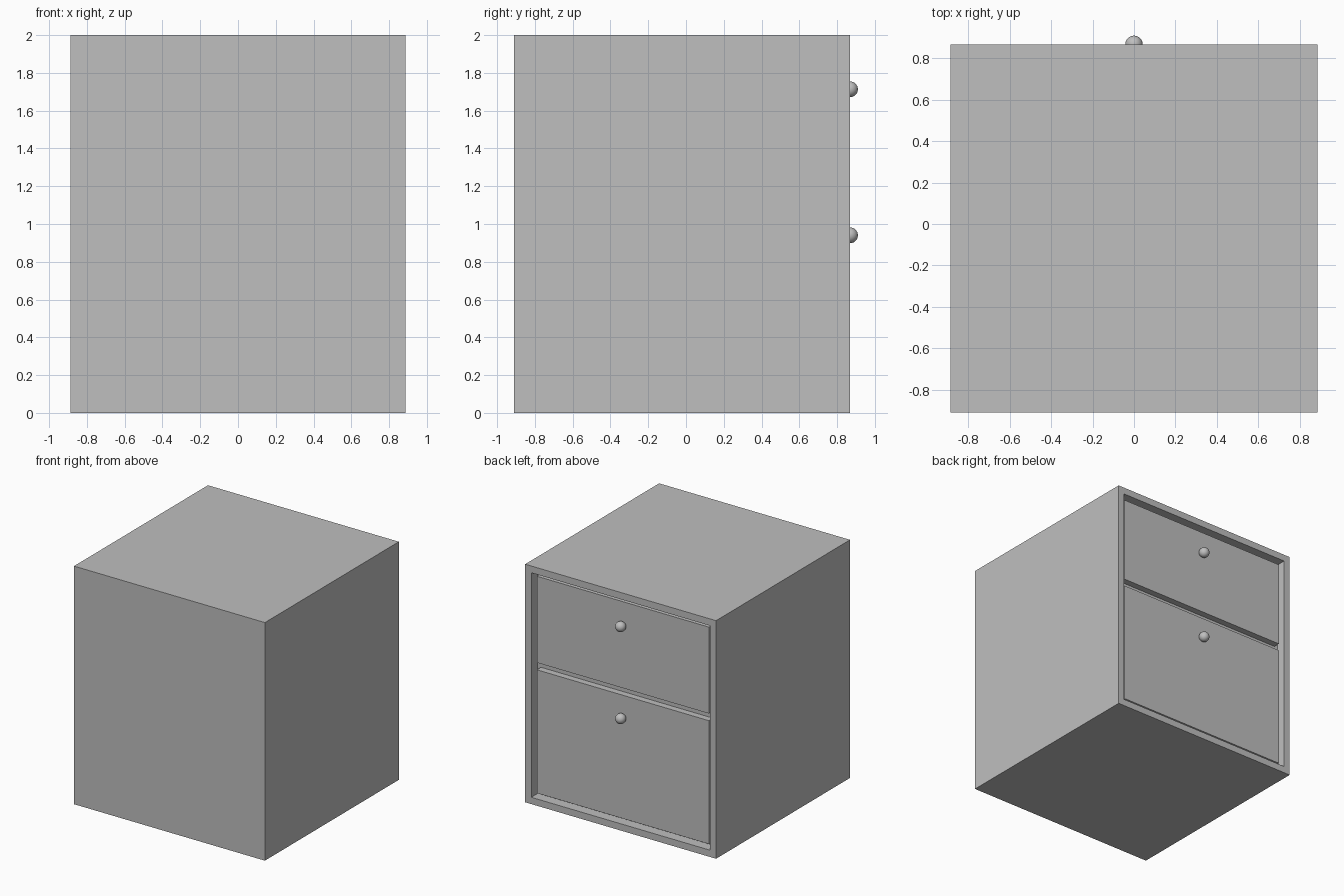
import bpy
import bmesh
from mathutils import Vector

default = bpy.data.objects.get("Cube")
if default:
    bpy.data.objects.remove(default, do_unlink=True)

# One grey for the whole cabinet
grey = bpy.data.materials.new("plain_grey")
grey.use_nodes = True
colour = (0.52, 0.52, 0.52, 1)
grey.diffuse_color = colour
grey.node_tree.nodes["Principled BSDF"].inputs["Base Color"].default_value = colour

HALF_W, HEIGHT = 0.887, 2.0
Y_CLOSED, Y_OPEN = -0.91, 0.868
WALL, GAP = 0.057, 0.03
RECESS, PANEL = 0.03, 0.055


def finish(bm, name):
    mesh = bpy.data.meshes.new(name)
    bm.to_mesh(mesh)
    bm.free()
    mesh.materials.append(grey)
    obj = bpy.data.objects.new(name, mesh)
    bpy.context.collection.objects.link(obj)
    return obj


def box(low, high):
    low, high = Vector(low), Vector(high)
    bm = bmesh.new()
    bmesh.ops.create_cube(bm, size=1)
    bmesh.ops.scale(bm, vec=high - low, verts=bm.verts)
    bmesh.ops.translate(bm, vec=(low + high) / 2, verts=bm.verts)
    return bm


# Carcass: a box whose drawer side is inset and pushed in
bm = box((-HALF_W, Y_CLOSED, 0), (HALF_W, Y_OPEN, HEIGHT))
bm.normal_update()
opening = max(bm.faces, key=lambda f: f.normal.y)
bmesh.ops.inset_region(bm, faces=[opening], thickness=WALL, use_even_offset=True)
pushed = bmesh.ops.extrude_discrete_faces(bm, faces=[opening])["faces"]
bmesh.ops.translate(bm, vec=(0, -RECESS - PANEL, 0), verts=pushed[0].verts)
finish(bm, "cabinet_body")

# Drawer fronts, set back in the opening, each with a round knob
front_y = Y_OPEN - RECESS
half = HALF_W - WALL - GAP
for name, bottom, top, knob_z in (("upper", 1.185, 1.911, 1.713),
                                  ("lower", 0.089, 1.125, 0.94)):
    bm = box((-half, front_y - PANEL, bottom), (half, front_y, top))
    finish(bm, name + "_drawer_front")

    bm = bmesh.new()
    bmesh.ops.create_uvsphere(bm, u_segments=32, v_segments=16, radius=0.042)
    bmesh.ops.translate(bm, vec=(0, Y_OPEN, knob_z), verts=bm.verts)
    for face in bm.faces:
        face.smooth = True
    finish(bm, name + "_drawer_knob")
